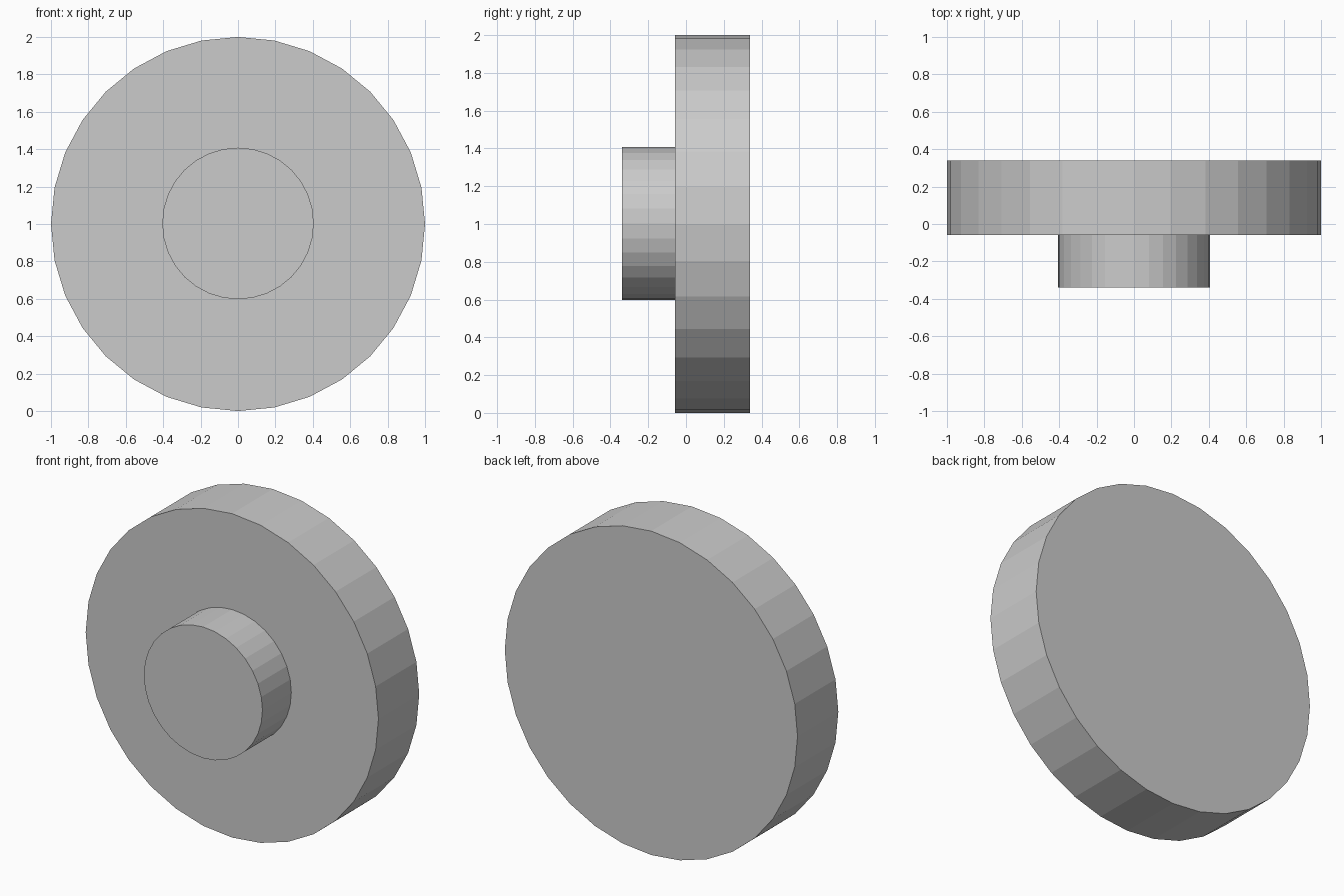
import bpy
import math

if "Cube" in bpy.data.objects:
    bpy.data.objects.remove(bpy.data.objects["Cube"])


def disc(name, radius, y_front, y_back, z=1.0, sides=32):
    """Flat-shaded cylinder lying along the y axis."""
    bpy.ops.mesh.primitive_cylinder_add(
        vertices=sides, radius=radius, depth=y_back - y_front,
        location=(0, (y_front + y_back) / 2, z),
        rotation=(math.pi / 2, 0, 0))
    obj = bpy.context.object
    obj.name = name
    return obj


# Large wheel body at the back
disc("wheel", 1.0, -0.058, 0.34)

# Small hub projecting from the front face
disc("hub", 0.405, -0.34, -0.058, z=1.003)
